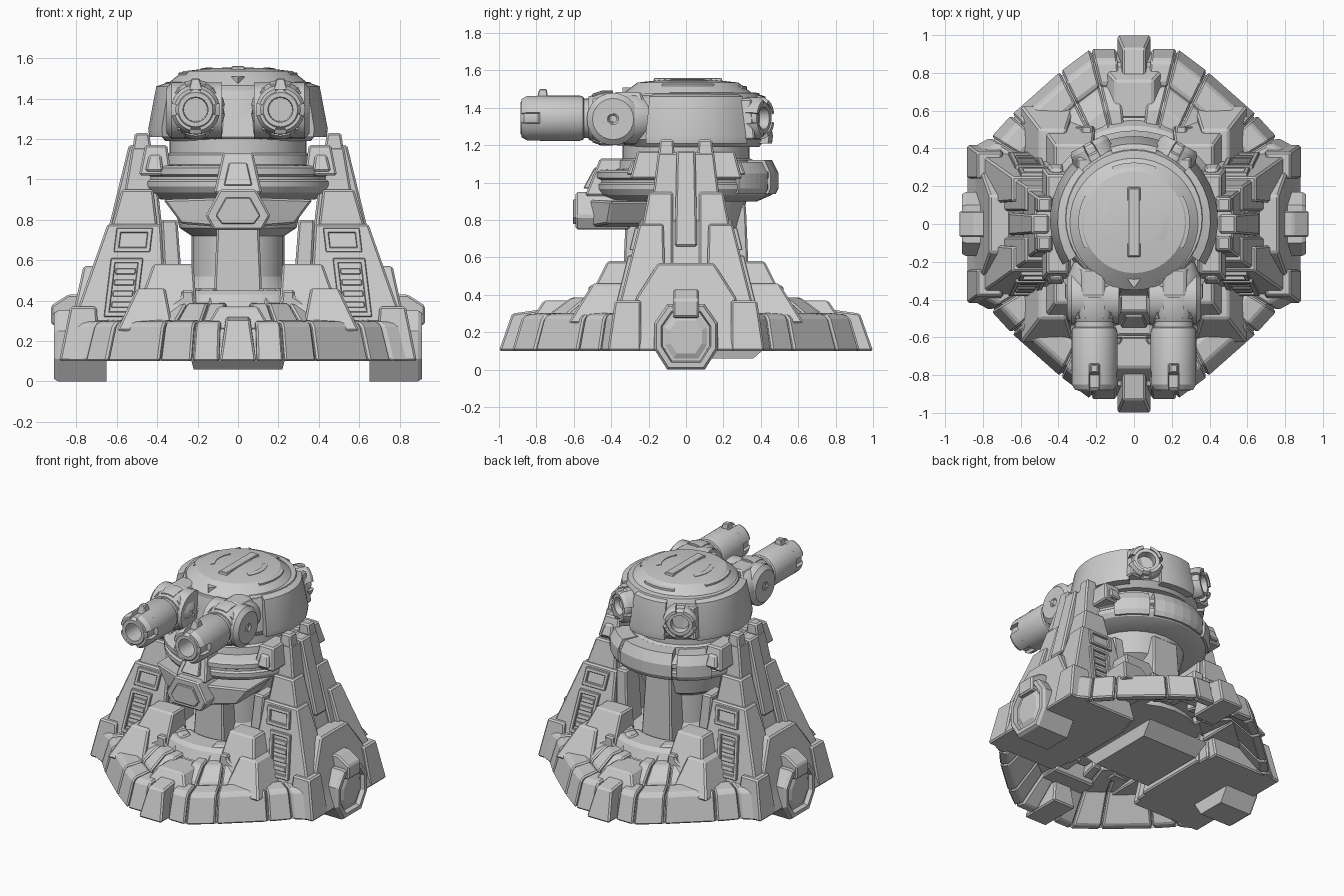
import bpy, bmesh
from math import radians, cos, sin
from mathutils import Vector

if "Cube" in bpy.data.objects:
    bpy.data.objects.remove(bpy.data.objects["Cube"])


def build(name, verts, faces, mirror="", bevel=0.01, smooth=False):
    me = bpy.data.meshes.new(name)
    me.from_pydata([tuple(v) for v in verts], [], faces)
    bm = bmesh.new()
    bm.from_mesh(me)
    bmesh.ops.remove_doubles(bm, verts=bm.verts, dist=1e-5)
    bmesh.ops.recalc_face_normals(bm, faces=bm.faces)
    bm.to_mesh(me)
    bm.free()
    ob = bpy.data.objects.new(name, me)
    bpy.context.collection.objects.link(ob)
    if smooth:
        bpy.ops.object.select_all(action='DESELECT')
        ob.select_set(True)
        bpy.context.view_layer.objects.active = ob
        bpy.ops.object.shade_smooth_by_angle(angle=radians(25))
    if bevel:
        b = ob.modifiers.new("bevel", 'BEVEL')
        b.width, b.segments, b.limit_method = bevel, 1, 'ANGLE'
    if mirror:
        m = ob.modifiers.new("mirror", 'MIRROR')
        m.use_axis = ("x" in mirror, "y" in mirror, False)
        m.use_mirror_merge = False
    return ob


def loft(name, rings, caps=(True, True), **kw):
    """Skin equal-length rings and cap the chosen ends."""
    n = len(rings[0])
    verts = [p for r in rings for p in r]
    faces = [(k * n + i, k * n + (i + 1) % n, (k + 1) * n + (i + 1) % n, (k + 1) * n + i)
             for k in range(len(rings) - 1) for i in range(n)]
    ends = (tuple(range(n)), tuple(range(len(verts) - n, len(verts))))
    return build(name, verts, faces + [f for f, on in zip(ends, caps) if on], **kw)


def frustum(name, bottom, top, **kw):
    """Each end is x0, x1, y0, y1, z."""
    return loft(name, [[(a, c, z), (b, c, z), (b, d, z), (a, d, z)]
                       for a, b, c, d, z in (bottom, top)], **kw)


def prism(name, pts, axis, lo, hi, **kw):
    """Extrude a 2D outline along x (pts are y,z) or y (pts are x,z)."""
    put = (lambda p, t: (t, *p)) if axis == "x" else (lambda p, t: (p[0], t, p[1]))
    return loft(name, [[put(p, t) for p in pts] for t in (lo, hi)], **kw)


def lathe(name, prof, n=32, a0=0, a1=360, c=(0, 0, 0), d=None, smooth=True, **kw):
    """Spin a closed (radius, height) profile about direction d, fully or as an arc."""
    full, m = a1 - a0 == 360, len(prof)
    q = Vector(d).to_track_quat('Z', 'Y') if d else None
    verts = []
    for i in range(n if full else n + 1):
        a = radians(a0 + (a1 - a0) * i / n)
        for r, h in prof:
            v = Vector((r * cos(a), r * sin(a), h))
            verts.append((q @ v if q else v) + Vector(c))
    rows = len(verts) // m
    faces = [(i * m + k, (i + 1) % rows * m + k, (i + 1) % rows * m + (k + 1) % m, i * m + (k + 1) % m)
             for i in range(n) for k in range(m)]
    if not full:
        faces += [tuple(range(m)), tuple(range(len(verts) - m, len(verts)))]
    kw.setdefault("bevel", 0)
    return build(name, verts, faces, smooth=smooth, **kw)


# Armoured skirt: plates along one quarter outline, mirrored, over a recessed open shell
outline = [(0.09, 0.93), (0.23, 0.93), (0.39, 0.81), (0.65, 0.58), (0.76, 0.46), (0.87, 0.40), (0.88, 0.15)]


def plates(name, pts, prof, gap):
    for i, (p, q) in enumerate(zip(pts, pts[1:])):
        p, q = Vector(p), Vector(q)
        g = gap * (q - p).normalized()
        loft(f"{name}_{i}", [[(v.x * s, v.y * s, z) for s, z in prof] for v in (p + g, q - g)], mirror="xy")


plates("skirt_plate", outline, [(1, .1), (.945, .27), (.92, .295), (.80, .305), (.76, .27), (.93, .1)], 0.005)
plates("terrace_plate", outline[:5], [(.8, .26), (.77, .31), (.66, .385), (.5, .39), (.5, .3)], 0.006)
plates("upper_terrace", outline[1:4], [(.6, .36), (.56, .41), (.5, .46), (.42, .46), (.42, .36)], 0.006)
quarter = outline + [(0.88, 0)]
ring = quarter + [(x, -y) for x, y in quarter[-2::-1]]
ring += [(-x, -y) for x, y in quarter] + [(-x, y) for x, y in quarter[-2::-1]]
loft("skirt_core", [[(x * s, y * s, z) for x, y in ring]
                    for s, z in ((.975, .1), (.92, .26), (.78, .28), (.6, .36), (.45, .42))],
     caps=(False, True), bevel=0)
frustum("under_plate", (-.22, .22, -.12, .36, .06), (-.24, .24, -.2, .45, .14), bevel=0)

# Front and back keystones and bowed hub steps, on the centre line
for s, side in ((-1, "front"), (1, "back")):
    loft(f"{side}_keystone", [[(-w, s * y, z) for w, y, z in ((a, 1.0, .1), (b, .93, .3), (b, .72, .33), (a, .7, .1))]
                              for a, b in ((.09, .06), (-.09, -.06))])
    frustum(f"{side}_ramp", (-.17, .17, s * .72 - .12, s * .72 + .12, .25), (-.1, .1, s * .66 - .1, s * .66 + .1, .37))
    lathe(f"{side}_hub_step", [(.3, .34), (.56, .34), (.52, .43), (.49, .45), (.36, .45), (.3, .42)], 8,
          s * 90 - 26, s * 90 + 26, smooth=False)

# Blocks beside the column
frustum("inner_block", (.2, .52, .28, .56, .3), (.22, .42, .28, .42, .58), mirror="xy")
frustum("inner_block_low", (.32, .60, .3, .63, .25), (.36, .5, .3, .5, .46), mirror="xy")
prism("inner_bracket", [(.2, .28), (.34, .28), (.34, .38), (.28, .42), (.28, .45), (.22, .45)], "y", .44, .52, mirror="xy")

# Centre column
lathe("column", [(0, .3), (.42, .3), (.38, .43), (.27, .45), (.23, .52), (.23, .72), (.29, .76), (.33, .93), (0, .93)], 24)
frustum("column_rib", (-.12, .12, .1, .34, .4), (-.1, .1, .1, .32, .88), mirror="y")
frustum("column_side_rib", (.27, .36, .1, .28, .4), (.3, .38, .1, .25, .8), mirror="xy")

# Side pylons in three stepped layers
frustum("pylon_core", (.3, .70, -.28, .28, .1), (.42, .525, -.15, .15, 1.16), mirror="x")
frustum("pylon_horn", (.42, .53, .06, .155, 1.1), (.44, .51, .065, .14, 1.23), mirror="xy")
frustum("pylon_mid", (.32, .82, .07, .36, .1), (.42, .575, .07, .2, .95), mirror="xy")
frustum("pylon_outer", (.34, .885, .1, .42, .1), (.38, .645, .12, .25, .78), mirror="xy")
frustum("pylon_core_low", (.4, .80, -.15, .15, .1), (.42, .60, -.12, .12, .8), mirror="x")
frustum("pylon_spine", (.5, .665, -.06, .06, .66), (.45, .54, -.05, .05, 1.17), mirror="x")
loft("pylon_knee_plate", [[(x + (.57 - z) * .22, y, z) for y, z in
                           ((-.15, .57), (.15, .57), (.27, .38), (.27, .2), (-.27, .2), (-.27, .38))]
                          for x in (.6, .765)], mirror="x")
frustum("corner_block", (.68, .885, .24, .42, .1), (.70, .83, .24, .38, .37), mirror="xy")


# Window and vent on the sloping pylon faces
def slope_bar(name, x0, x1, z0, z1, t=.018):
    y = lambda z: .25 + .25 * (.78 - z)
    loft(name, [[(x + (.6 - z) * .12, y(z) + o, z) for z, o in ((z0, -.02), (z0, t), (z1, t), (z1, -.02))]
                for x in (x0, x1)], mirror="xy", bevel=.004)


for label, x0, x1, z0, z1 in (("vent", .47, .63, .32, .61), ("window", .44, .62, .64, .76)):
    slope_bar(label + "_inner_edge", x0, x0 + .025, z0, z1)
    slope_bar(label + "_outer_edge", x1 - .025, x1, z0, z1)
    slope_bar(label + "_sill", x0, x1, z0, z0 + .025)
    slope_bar(label + "_lintel", x0, x1, z1 - .025, z1)
for i in range(4):
    slope_bar(f"vent_slat_{i}", .5, .6, .365 + i * .055, .395 + i * .055, .012)

# Octagonal feet with rim, inset face and clamp
foot = [(.17, .11), (.17, .25), (.10, .35), (-.10, .35), (-.17, .25), (-.17, .11), (-.10, 0), (.10, 0)]
shrink = lambda s: [(y * s, .175 + (z - .175) * s) for y, z in foot]
loft("foot", [[(x, y, z) for y, z in shrink(s)] for x, s in ((.65, 1), (.89, 1), (.91, .93), (.91, .78), (.88, .74))],
     mirror="x", bevel=0)
loft("foot_cap", [[(x, y, z) for y, z in shrink(s)] for x, s in ((.8, .66), (.885, .66), (.90, .5))], mirror="x", bevel=0)
prism("foot_clamp", [(.66, .25), (.925, .28), (.925, .375), (.84, .43), (.66, .43)], "y", -.07, .07, mirror="x")

# Turret ring and its clamps
lathe("turret_ring", [(.2, .9), (.38, .9), (.46, .935), (.48, .965), (.48, .99), (.465, 1.0), (.465, 1.015),
                      (.485, 1.025), (.485, 1.055), (.46, 1.068), (.2, 1.08)], 32)
lathe("neck", [(0, 1.05), (.37, 1.05), (.36, 1.12), (.34, 1.13), (.34, 1.22), (0, 1.22)], 32)
for i, (a, b, top) in enumerate(((35, 62, 1.11), (66, 114, 1.12), (118, 145, 1.11))):
    lathe(f"ring_armour_{i}", [(.36, .95), (.48, .94), (.495, .97), (.495, 1.05), (.46, top), (.36, top)], 6, a, b,
          smooth=False)
frustum("ring_clamp", (.33, .49, .08, .3, 1.02), (.35, .46, .08, .26, 1.17), mirror="xy")
frustum("ring_clamp_pad", (.37, .46, .24, .32, 1.04), (.38, .44, .22, .29, 1.12), mirror="xy")

# Chin armour below the guns
loft("chin_wing", [[(.05, y0, .76), (.28, y1, .78), (.37, y1 + .02, .9), (.05, y0, .91)]
                   for y0, y1 in ((-.54, -.42), (-.2, -.15))], mirror="x")
prism("chin_shield", [(-.09, .95), (.09, .95), (.16, .82), (.12, .75), (-.12, .75), (-.16, .82)], "y", -.59, -.3)
prism("chin_shield_panel", [(-.06, .91), (.06, .91), (.11, .82), (.08, .78), (-.08, .78), (-.11, .82)], "y", -.605, -.58,
      bevel=.005)
frustum("chin_block", (-.12, .12, -.54, -.3, .93), (-.075, .075, -.46, -.3, 1.13))
frustum("chin_block_face", (-.07, .07, -.55, -.4, .97), (-.045, .045, -.49, -.4, 1.08), bevel=.005)

# Head body, armour bands and dome
lathe("head", [(0, 1.19), (.36, 1.19), (.395, 1.23), (.38, 1.44), (.36, 1.48), (0, 1.5)], 40, c=(0, .03, 0))
lathe("dome", [(0, 1.44), (.36, 1.44), (.36, 1.465), (.335, 1.485), (.29, 1.52), (.27, 1.535), (.14, 1.55), (0, 1.555)],
      40, c=(0, .01, 0))
for i, (a, b) in enumerate(((-32, 44), (72, 108), (136, 212))):
    lathe(f"head_armour_{i}", [(.36, 1.21), (.44, 1.21), (.445, 1.25), (.405, 1.46), (.36, 1.475)], 8, a, b, c=(0, .02, 0))
frustum("head_brow", (-.09, .09, -.38, -.2, 1.2), (-.07, .07, -.33, -.2, 1.46))
loft("dome_wedge", [[(-.05, -.27, z), (.05, -.27, z), (0, -.34, z)] for z in (1.46, 1.51)], bevel=0)
frustum("dome_bar", (-.04, .04, -.18, .2, 1.53), (-.03, .03, -.17, .19, 1.56), bevel=.004)
for i, (a, b, r, z) in enumerate(((-35, 35, .17, 1.543), (-28, 28, .28, 1.522), (145, 215, .17, 1.543),
                                  (152, 208, .28, 1.522), (68, 112, .3, 1.51))):
    lathe(f"dome_strip_{i}", [(r - .015, z - .03), (r + .015, z - .03), (r + .015, z + .005), (r - .015, z + .01)],
          8, a, b, c=(0, .01, 0))

# Rear exhausts, turned outwards
aim, at = Vector((.47, .88, 0)).normalized(), (.15, .245, 1.345)
lathe("exhaust", [(0, 0), (.11, 0), (.11, .14), (.095, .15), (.095, .18), (.085, .195), (.06, .195), (.055, .14), (0, .14)],
      20, c=at, d=aim, mirror="x")
for i in range(4):
    lathe(f"exhaust_claw_{i}", [(.08, .1), (.115, .1), (.115, .18), (.1, .205), (.08, .205)], 5, i * 90 + 15, i * 90 + 75,
          c=at, d=aim, mirror="x")
frustum("exhaust_housing", (.08, .33, .2, .37, 1.23), (.1, .3, .2, .35, 1.45), mirror="x")

# Twin guns: pivot, mantlet, barrel, claws and sight
gun, fwd = (.21, 0, 1.345), (0, -1, 0)
lathe("gun_mantlet", [(0, .2), (.11, .2), (.14, .27), (.14, .33), (.13, .34), (.13, .40), (.14, .41), (.14, .46),
                      (.115, .52), (0, .52)], 24, c=gun, d=fwd, mirror="x")
for i in range(6):
    lathe(f"mantlet_band_{i}", [(.12, .39), (.147, .39), (.147, .45), (.13, .5), (.12, .5)], 4, i * 60 + 8, i * 60 + 52,
          c=gun, d=fwd, mirror="x")
lathe("gun_pivot", [(0, -.13), (.14, -.13), (.14, .12), (.11, .145), (.03, .145), (.02, .135), (0, .135)], 24,
      c=(.21, -.39, 1.34), d=(1, 0, 0), mirror="x")
lathe("gun_barrel", [(0, .5), (.105, .5), (.105, .545), (.115, .55), (.122, .57), (.122, .78), (.1, .79), (.1, .865),
                     (.085, .885), (.062, .885), (.058, .72), (0, .72)], 24, c=gun, d=fwd, mirror="x")
for i in range(4):
    lathe(f"muzzle_claw_{i}", [(.09, .78), (.122, .78), (.122, .85), (.105, .88), (.09, .88)], 5, i * 90 + 14, i * 90 + 76,
          c=gun, d=fwd, mirror="x")
frustum("gun_sight", (.175, .245, -.80, -.735, 1.44), (.19, .23, -.785, -.745, 1.5), mirror="x", bevel=.005)
frustum("gun_shroud", (.13, .30, -.44, -.22, 1.42), (.16, .27, -.38, -.24, 1.485), mirror="x")
